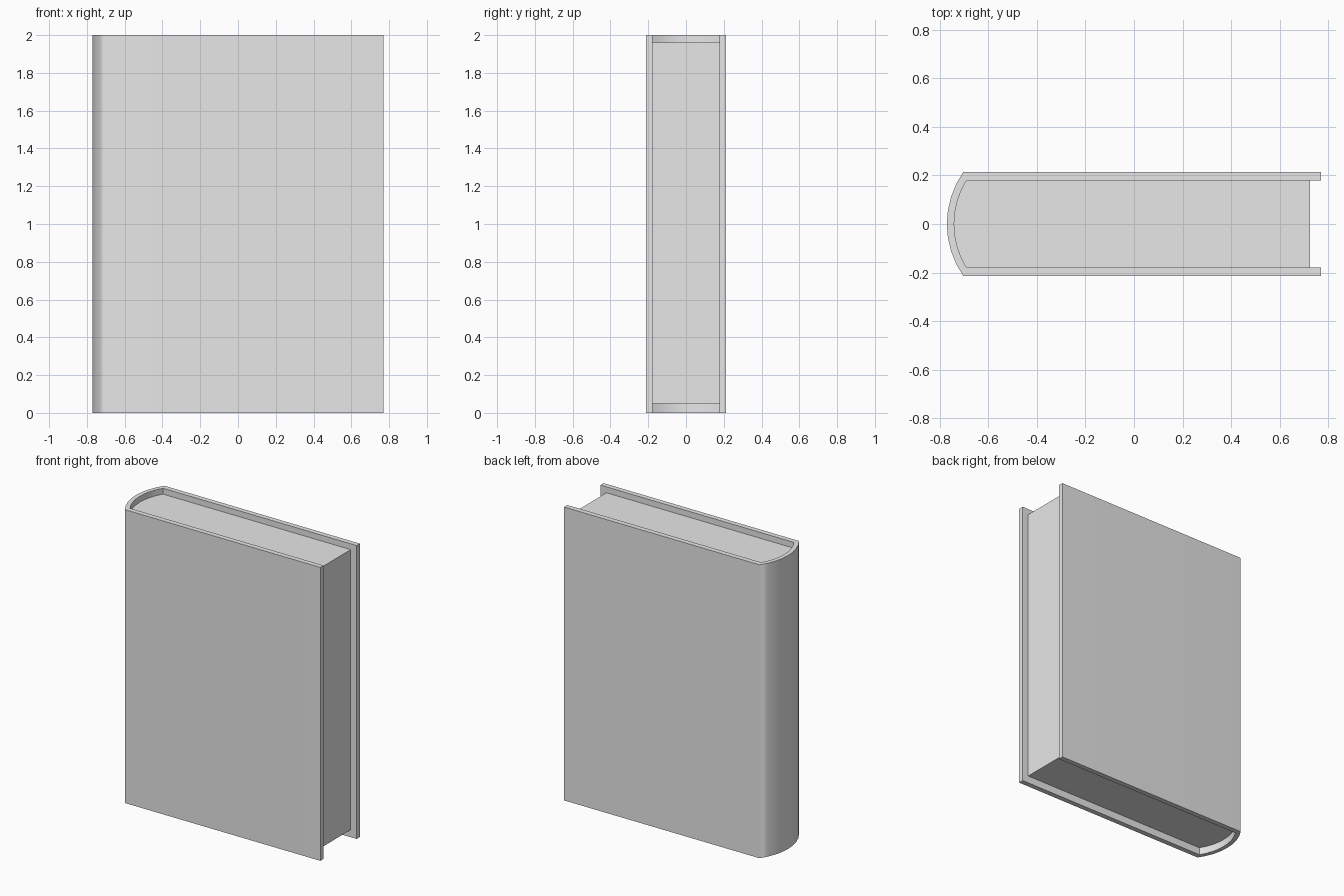
import bpy, bmesh, math

cube = bpy.data.objects.get("Cube")
if cube:
    bpy.data.objects.remove(cube, do_unlink=True)

grey = bpy.data.materials.new("plain_grey")
grey.use_nodes = True
grey.diffuse_color = (0.8, 0.8, 0.8, 1)
grey.node_tree.nodes["Principled BSDF"].inputs["Base Color"].default_value = (0.8, 0.8, 0.8, 1)


def arc(edge_x, mid_x, half, segments=8):
    """Bowed spine line from +half to -half in y."""
    sag = edge_x - mid_x
    radius = (half ** 2 + sag ** 2) / (2 * sag)
    sweep = math.asin(half / radius)
    points = []
    for i in range(segments + 1):
        a = sweep * (1 - 2 * i / segments)
        points.append((mid_x + radius - radius * math.cos(a), radius * math.sin(a)))
    return points


def extrude(name, outline, bottom, top):
    """Solid prism from an outline seen from above, smooth along the spine."""
    bm = bmesh.new()
    base = bm.faces.new([bm.verts.new((x, y, bottom)) for x, y in outline])
    raised = bmesh.ops.extrude_face_region(bm, geom=[base])["geom"]
    verts = [v for v in raised if isinstance(v, bmesh.types.BMVert)]
    bmesh.ops.translate(bm, verts=verts, vec=(0, 0, top - bottom))
    bmesh.ops.recalc_face_normals(bm, faces=bm.faces[:])
    mesh = bpy.data.meshes.new(name)
    bm.to_mesh(mesh)
    bm.free()
    mesh.materials.append(grey)
    obj = bpy.data.objects.new(name, mesh)
    bpy.context.collection.objects.link(obj)
    bpy.ops.object.select_all(action="DESELECT")
    obj.select_set(True)
    bpy.context.view_layer.objects.active = obj
    bpy.ops.object.shade_smooth_by_angle(angle=math.radians(60))
    # Keeps the boards flat where they blend into the spine
    weighted = obj.modifiers.new("flat_boards", "WEIGHTED_NORMAL")
    weighted.keep_sharp = True
    return obj


FRONT_EDGE = 0.77
OUTER, INNER = 0.213, 0.178

# Cover: two boards and a bowed spine in one wrap
outer = arc(-0.703, -0.77, OUTER)
inner = arc(-0.69, -0.74, INNER)
cover_outline = ([(FRONT_EDGE, OUTER)] + outer + [(FRONT_EDGE, -OUTER), (FRONT_EDGE, -INNER)]
                 + inner[::-1] + [(FRONT_EDGE, INNER)])
extrude("cover", cover_outline, 0, 2)

# Page block, set in from the open edges and tucked slightly into the cover
page_half = INNER + 0.001
pages_outline = [(0.725, page_half)] + arc(-0.691, -0.741, page_half) + [(0.725, -page_half)]
extrude("pages", pages_outline, 0.05, 1.96)
